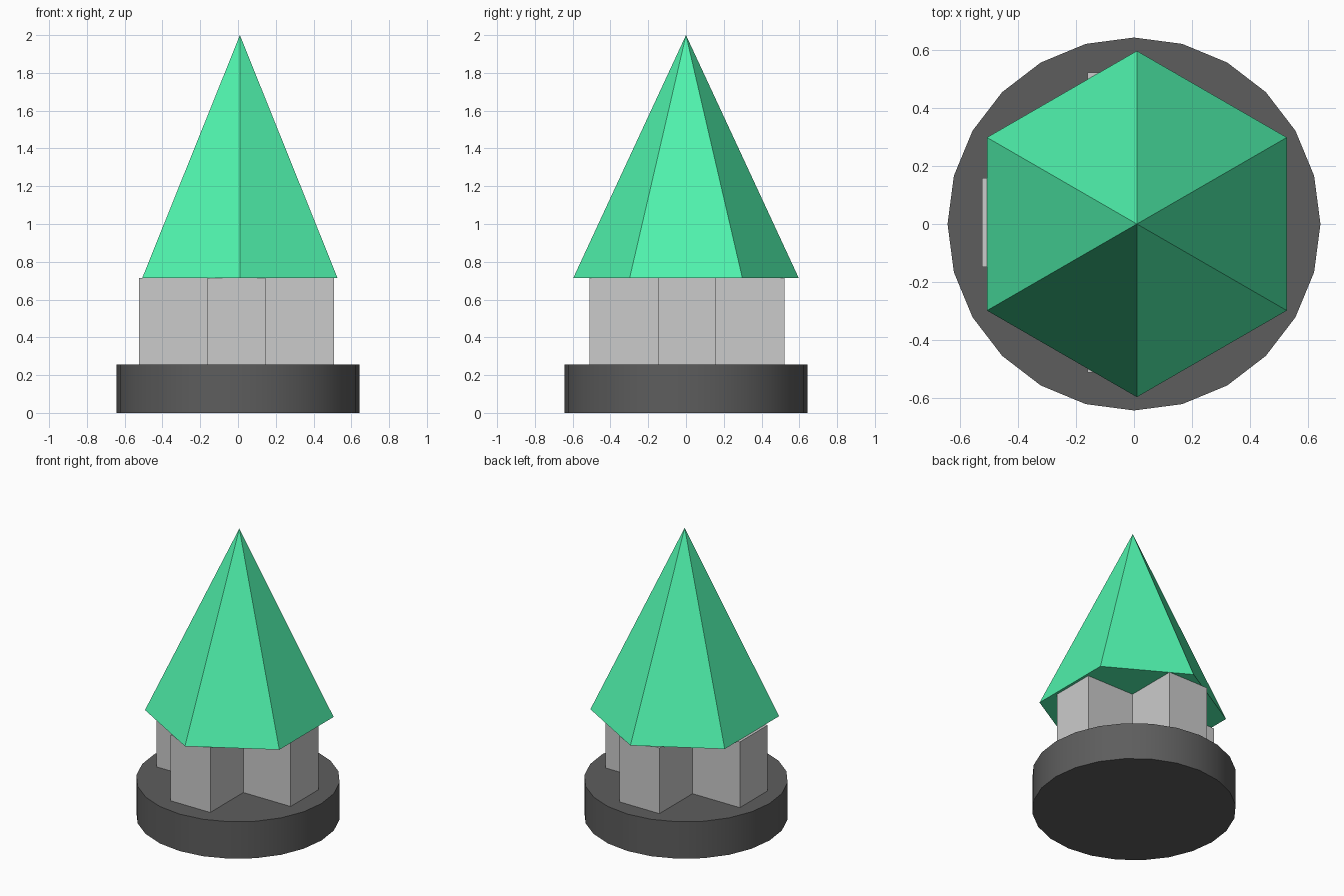
import bpy, bmesh
from math import sin, cos, pi, radians

if "Cube" in bpy.data.objects:
    bpy.data.objects.remove(bpy.data.objects["Cube"])


def material(name, rgb):
    m = bpy.data.materials.new(name)
    m.diffuse_color = (*rgb, 1)
    m.use_nodes = True
    m.node_tree.nodes["Principled BSDF"].inputs["Base Color"].default_value = m.diffuse_color
    return m


def ring(n, r, start, cx=0.0):
    return [(cx + r * cos(start + 2 * pi * i / n), r * sin(start + 2 * pi * i / n))
            for i in range(n)]


def solid(name, outline, z0, z1, mat=None, apex=None):
    """Prism from an outline, or a pyramid when an apex (x, y) is given."""
    bm = bmesh.new()
    low = [bm.verts.new((x, y, z0)) for x, y in outline]
    n = len(low)
    bm.faces.new(low[::-1])
    if apex:
        tip = bm.verts.new((*apex, z1))
        for i in range(n):
            bm.faces.new((low[i], low[(i + 1) % n], tip))
    else:
        top = [bm.verts.new((x, y, z1)) for x, y in outline]
        bm.faces.new(top)
        for i in range(n):
            j = (i + 1) % n
            bm.faces.new((low[i], low[j], top[j], top[i]))
    me = bpy.data.meshes.new(name)
    bm.to_mesh(me)
    bm.free()
    ob = bpy.data.objects.new(name, me)
    bpy.context.collection.objects.link(ob)
    if mat:
        me.materials.append(mat)
    return ob


dark = material("dark_grey", (0.11, 0.11, 0.11))
green = material("green", (0.08, 0.9, 0.42))

# round base
base = solid("base", ring(24, 0.643, 0), 0, 0.257, dark)
bpy.context.view_layer.objects.active = base
base.select_set(True)
bpy.ops.object.shade_smooth_by_angle(angle=radians(30))

# cross-shaped body: one arm's corners turned in quarter steps
R, W = 0.517, 0.153
cross = []
for k in range(4):
    c, s = (1, 0, -1, 0)[k], (0, 1, 0, -1)[k]
    for x, y in ((W, -W), (R, -W), (R, W)):
        cross.append((x * c - y * s - 0.008, x * s + y * c + 0.005))
solid("cross_body", cross, 0.257, 0.714)

# six-sided pointed roof
solid("roof", ring(6, 0.597, pi / 2, 0.01), 0.714, 2.0, green, (0.01, 0))
